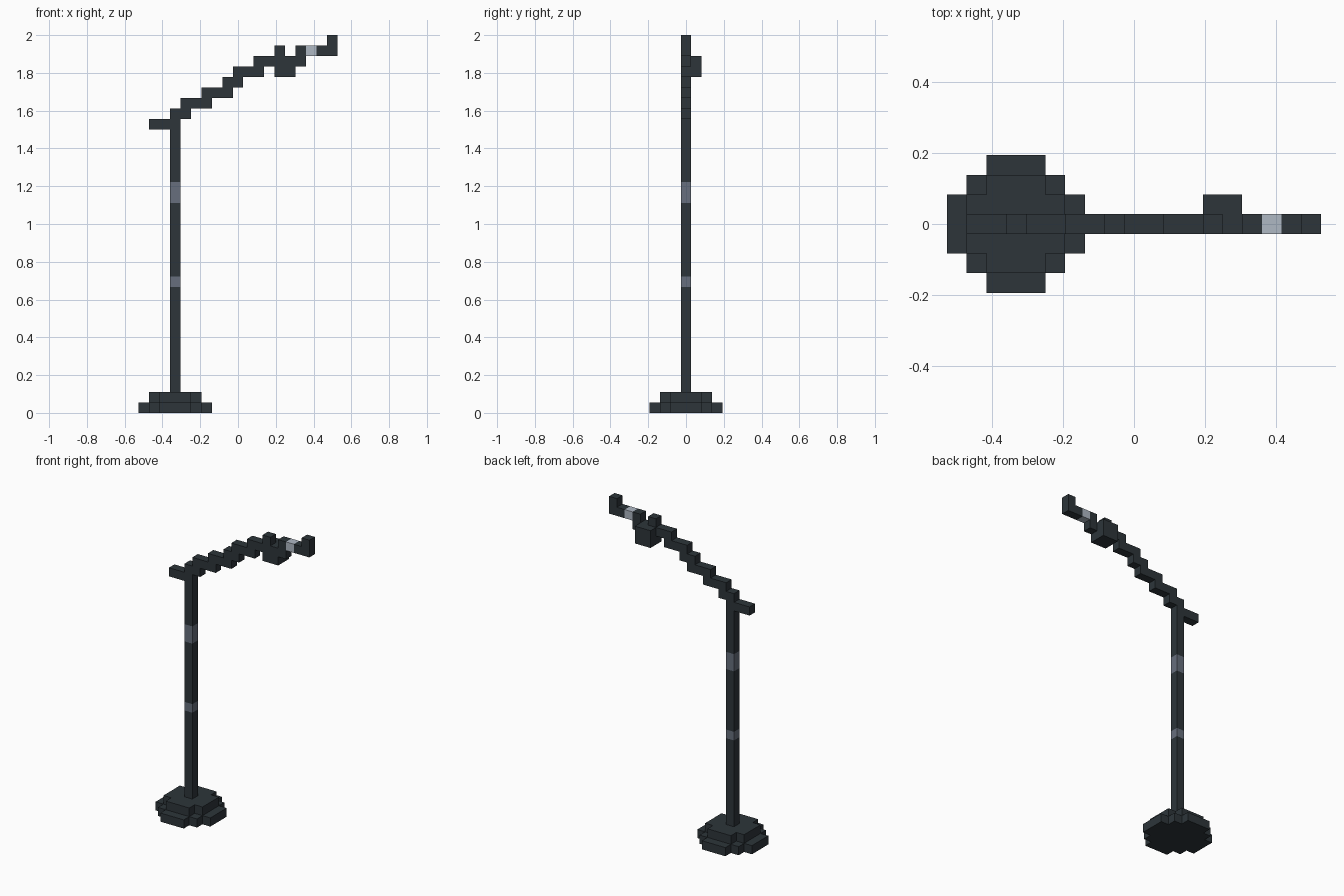
import bpy
import bmesh

U = 2 / 36                       # edge of one building block
ORIGIN = (-9.5, -3.5, 0)         # corner of the block grid, in blocks

if "Cube" in bpy.data.objects:
    bpy.data.objects.remove(bpy.data.objects["Cube"], do_unlink=True)


def material(name, rgb):
    linear = [((c / 255 + 0.055) / 1.055) ** 2.4 for c in rgb] + [1]
    mat = bpy.data.materials.new(name)
    mat.use_nodes = True
    mat.diffuse_color = linear
    mat.node_tree.nodes["Principled BSDF"].inputs["Base Color"].default_value = linear
    return mat


DARK = material("dark_iron", (45, 53, 58))
GREY = material("mid_grey", (103, 111, 125))
PALE = material("pale_grey", (175, 184, 196))


def prism(name, outline, bottom, height, mat):
    """Extrude an outline given in block coordinates."""
    bm = bmesh.new()
    place = lambda x, y, z: [(v + o) * U for v, o in zip((x, y, z), ORIGIN)]
    face = bm.faces.new([bm.verts.new(place(x, y, bottom)) for x, y in outline])
    top = bmesh.ops.extrude_face_region(bm, geom=[face])["geom"]
    bmesh.ops.translate(bm, vec=(0, 0, height * U),
                        verts=[g for g in top if isinstance(g, bmesh.types.BMVert)])
    bmesh.ops.recalc_face_normals(bm, faces=bm.faces)
    mesh = bpy.data.meshes.new(name)
    bm.to_mesh(mesh)
    bm.free()
    mesh.materials.append(mat)
    obj = bpy.data.objects.new(name, mesh)
    bpy.context.collection.objects.link(obj)
    return obj


def bar(name, x, z, length=1, height=1, mat=DARK, depth=1):
    """Box in the middle row of blocks; extra depth grows to the back."""
    y = 3
    outline = [(x, y), (x + length, y), (x + length, y + depth), (x, y + depth)]
    return prism(name, outline, z, height, mat)


def stepped_disc(name, corner, bottom):
    """Blocky disc around the pole; corner lists one quarter of its outline."""
    cx = cy = 3.5
    quarter = corner
    half = quarter + [(-x, y) for x, y in reversed(quarter)]
    ring = half + [(-x, -y) for x, y in half]
    return prism(name, [(cx + x, cy + y) for x, y in ring], bottom, 1, DARK)


# Two-step base
stepped_disc("base_lower", [(3.5, 1.5), (2.5, 1.5), (2.5, 2.5), (1.5, 2.5), (1.5, 3.5)], 0)
stepped_disc("base_upper", [(2.5, 1.5), (1.5, 1.5), (1.5, 2.5)], 1)

# Pole with two pale bands
for name, low, high, mat in [
    ("pole_lower", 2, 12, DARK), ("band_lower", 12, 13, GREY),
    ("pole_middle", 13, 20, DARK), ("band_upper", 20, 22, GREY),
    ("pole_upper", 22, 28, DARK),
]:
    bar(name, 3, low, height=high - low, mat=mat)

# Short tail behind the pole, then the arm rising in steps
bar("arm_tail", 1, 27, length=2)
for i, (x, length) in enumerate([(3, 2), (4, 3), (6, 3), (8, 2), (9, 3), (11, 2)]):
    bar(f"arm_step_{i + 1}", x, 28 + i, length=length)

# Hanging block with a peg on top
bar("pivot_block", 13, 32, length=2, height=2, depth=2)
bar("pivot_peg", 13, 34)

# Arm end with pale ring and upturned tip
bar("arm_end", 15, 33, height=2)
bar("tip_ring", 16, 34, mat=PALE)
bar("tip_neck", 17, 34)
bar("tip_hook", 18, 34, height=2)
